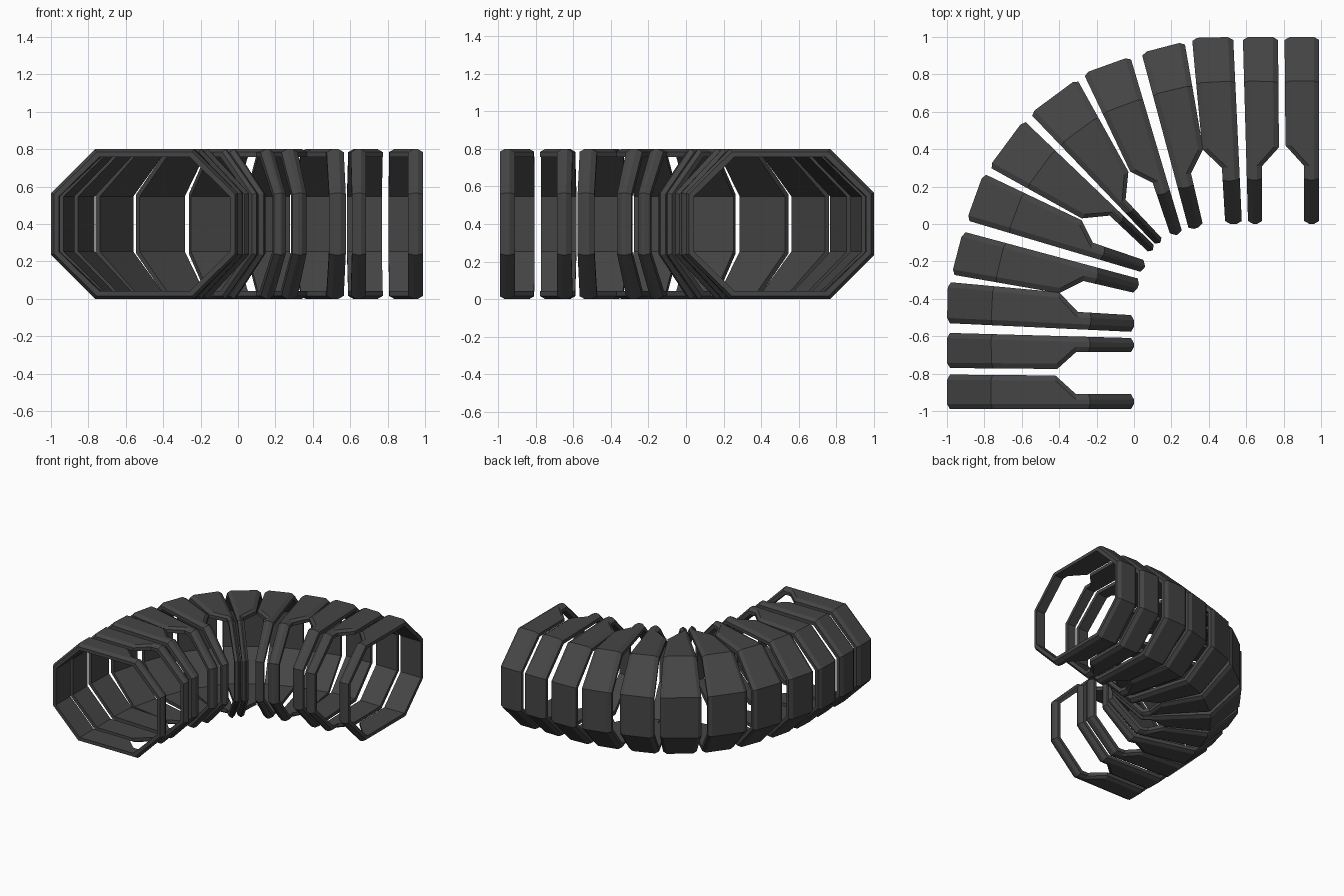
import bpy, bmesh
from mathutils import Vector

if "Cube" in bpy.data.objects:
    bpy.data.objects.remove(bpy.data.objects["Cube"])

mat = bpy.data.materials.new("charcoal grey")
mat.diffuse_color = (0.06, 0.06, 0.06, 1)
mat.use_nodes = True
mat.node_tree.nodes["Principled BSDF"].inputs["Base Color"].default_value = mat.diffuse_color

# Octagonal tunnel section: u runs from outer (0) to inner (1) side of the bend
KNEE = (0.58, 0.69)
UPPER = [(0, 0.565), (0.235, 0.8), (KNEE[0], 0.8), (KNEE[1], 0.8), (0.765, 0.8), (1, 0.565)]
SECTION = UPPER + [(u, 0.8 - z) for u, z in reversed(UPPER)]
WALL, BEVEL_DEPTH, BEVEL_WIDTH = 0.043, 0.016, 0.028

# Plan outline of each rib in one half of the bend: two edges from outer to inner side.
# Straight edges have two points, notched edges have four (with the window knee).
RIBS = [
    ([(-1, -0.99), (0, -0.99)],
     [(-1, -0.805), (-0.42, -0.81), (-0.31, -0.91), (0, -0.91)]),
    ([(-1, -0.77), (-0.41, -0.775), (-0.31, -0.685), (0, -0.685)],
     [(-1, -0.582), (0, -0.61)]),
    ([(-1, -0.53), (0, -0.577)],
     [(-0.995, -0.31), (-0.4, -0.365), (-0.30, -0.47), (0, -0.488)]),
    ([(-0.975, -0.27), (-0.4, -0.37), (-0.27, -0.305), (0.01, -0.37)],
     [(-0.915, -0.04), (0.035, -0.295)]),
    ([(-0.895, 0.02), (0.05, -0.26)],
     [(-0.805, 0.27), (-0.28, 0.02), (-0.22, -0.1), (0.065, -0.197)]),
    ([(-0.775, 0.305), (-0.28, 0.03), (-0.13, 0.045), (0.085, -0.157)],
     [(-0.59, 0.555), (0.115, -0.12)]),
]


def along(edge, u):
    """Plan position on an edge at section parameter u."""
    stops = (0, 1) if len(edge) == 2 else (0, *KNEE, 1)
    for i in range(len(stops) - 1):
        if u <= stops[i + 1] + 1e-6:
            t = (u - stops[i]) / (stops[i + 1] - stops[i])
            return Vector(edge[i]).lerp(Vector(edge[i + 1]), t)
    return Vector(edge[-1])


def inset(u, z, d):
    """Move a section point inwards by d, leaving the window knees in place."""
    if u not in KNEE:
        u = 0.5 + (u - 0.5) * (1 - 2 * d)
    return u, 0.4 + (z - 0.4) * (1 - 2.5 * d)


def make_rib(name, first, second, mirrored):
    bm = bmesh.new()
    rings = []
    for u, z in SECTION:
        profile = []
        for a, b in ((first, second), (second, first)):
            side = []
            for depth in (WALL, BEVEL_DEPTH, 0):
                ui, zi = inset(u, z, depth)
                p, q = along(a, ui), along(b, ui)
                if depth == 0:          # bevelled outer rim
                    w = (q - p).length
                    p = p.lerp(q, min(BEVEL_WIDTH / w, 0.42))
                x, y = (-p.y, -p.x) if mirrored else (p.x, p.y)
                side.append(bm.verts.new((x, y, zi)))
            profile += side if a is first else side[::-1]
        rings.append(profile)
    for i, ring in enumerate(rings):
        nxt = rings[(i + 1) % len(rings)]
        for j in range(6):
            k = (j + 1) % 6
            bm.faces.new((ring[j], ring[k], nxt[k], nxt[j]))
    bmesh.ops.recalc_face_normals(bm, faces=bm.faces)
    mesh = bpy.data.meshes.new(name)
    bm.to_mesh(mesh)
    bm.free()
    mesh.materials.append(mat)
    bpy.context.collection.objects.link(bpy.data.objects.new(name, mesh))


# Both halves of the bend, mirrored over its diagonal
for n, (first, second) in enumerate(RIBS, 1):
    make_rib(f"tunnel_rib_front_{n}", first, second, False)
    make_rib(f"tunnel_rib_right_{n}", first, second, True)
